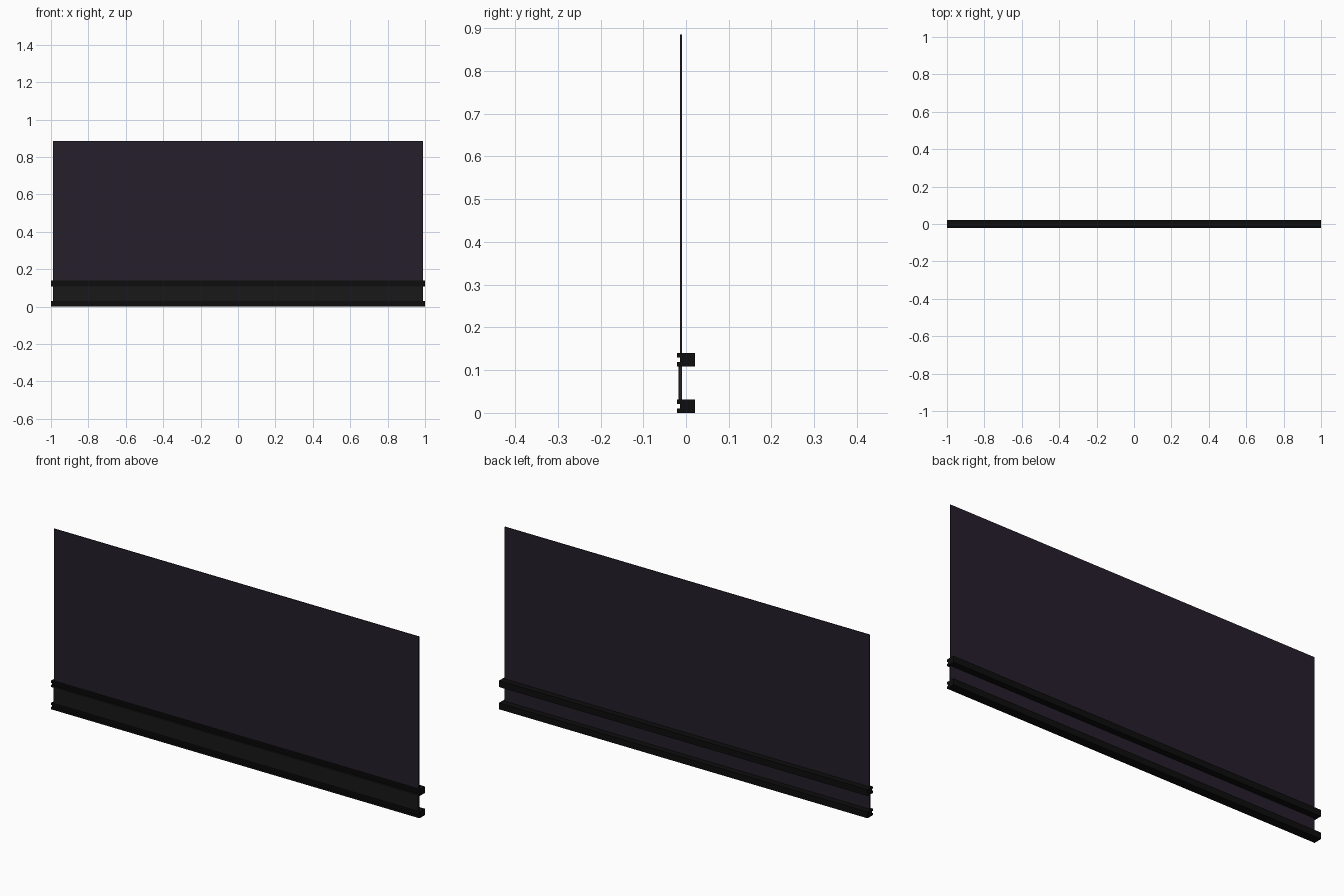
import bpy, bmesh

if "Cube" in bpy.data.objects:
    bpy.data.objects.remove(bpy.data.objects["Cube"])


def material(name, rgb):
    m = bpy.data.materials.new(name)
    m.diffuse_color = (*rgb, 1)
    m.use_nodes = True
    m.node_tree.nodes["Principled BSDF"].inputs["Base Color"].default_value = m.diffuse_color
    return m


def extrude_profile(name, pts, half_len, mat):
    """Extrude a (y, z) outline along x, centred on x = 0."""
    bm = bmesh.new()
    face = bm.faces.new([bm.verts.new((-half_len, y, z)) for y, z in pts])
    ext = bmesh.ops.extrude_face_region(bm, geom=[face])
    verts = [v for v in ext["geom"] if isinstance(v, bmesh.types.BMVert)]
    bmesh.ops.translate(bm, verts=verts, vec=(2 * half_len, 0, 0))
    bmesh.ops.recalc_face_normals(bm, faces=bm.faces)
    me = bpy.data.meshes.new(name)
    bm.to_mesh(me)
    bm.free()
    me.materials.append(mat)
    ob = bpy.data.objects.new(name, me)
    bpy.context.collection.objects.link(ob)
    return ob


def rect(y0, y1, z0, z1):
    return [(y0, z0), (y1, z0), (y1, z1), (y0, z1)]


rail_mat = material("rail_black", (0.004, 0.004, 0.004))
strip_mat = material("strip_black", (0.009, 0.009, 0.009))
board_mat = material("board_dark", (0.018, 0.013, 0.023))

# Rails: solid bar with a shallow groove along the front
F, G, B, H, LIP = -0.021, -0.014, 0.021, 0.031, 0.010
for name, z in (("bottom_rail", 0.0), ("top_rail", 0.109)):
    outline = [(F, z), (B, z), (B, z + H), (F, z + H), (F, z + H - LIP),
               (G, z + H - LIP), (G, z + LIP), (F, z + LIP)]
    extrude_profile(name, outline, 1.0, rail_mat)

# Tall thin board running up through both rails
extrude_profile("tall_board", rect(-0.0135, -0.0095, 0.005, 0.885), 0.99, board_mat)

# Front strip between the rails
extrude_profile("front_strip", rect(-0.0175, -0.0137, 0.025, 0.115), 0.99, strip_mat)
